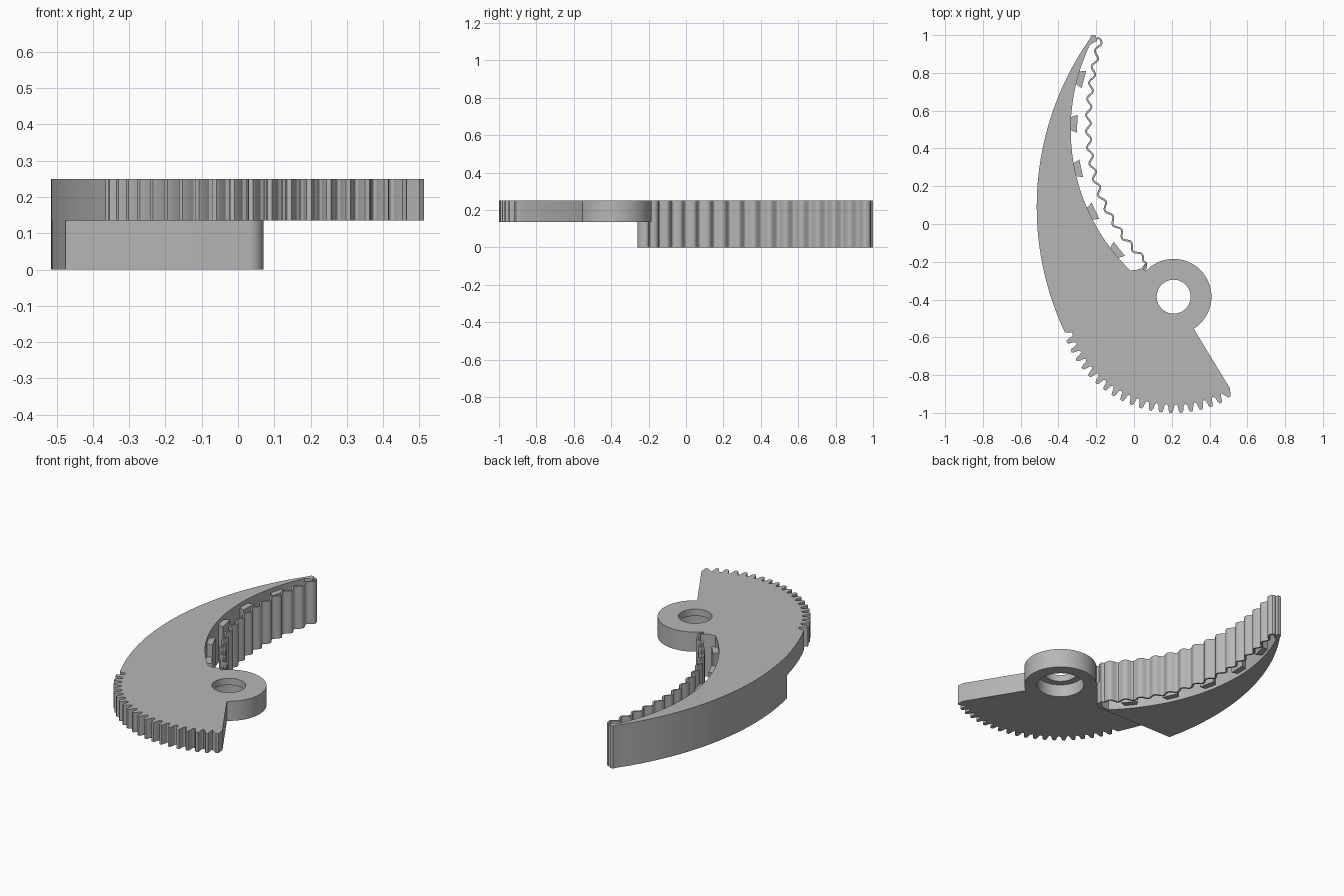
import bpy, bmesh, math
from mathutils import Vector

cube = bpy.data.objects.get("Cube")
if cube:
    bpy.data.objects.remove(cube, do_unlink=True)

TOP, MID = 0.25, 0.135
HUB = (0.21, -0.385)

grey = bpy.data.materials.new("plain grey")
grey.use_nodes = True
grey.diffuse_color = (0.47, 0.47, 0.47, 1)
grey.node_tree.nodes["Principled BSDF"].inputs["Base Color"].default_value = (0.47, 0.47, 0.47, 1)


def polar(centre, radius, degrees):
    a = math.radians(degrees)
    return (centre[0] + radius * math.cos(a), centre[1] + radius * math.sin(a))


def arc(centre, radius, start, end, steps):
    return [polar(centre, radius, start + (end - start) * i / steps) for i in range(steps + 1)]


def prism(name, outline, low, high):
    """Extrude a flat outline between two heights."""
    bm = bmesh.new()
    base = bm.faces.new([bm.verts.new((x, y, low)) for x, y in outline])
    side = bmesh.ops.extrude_face_region(bm, geom=[base])["geom"]
    moved = [v for v in side if isinstance(v, bmesh.types.BMVert)]
    bmesh.ops.translate(bm, verts=moved, vec=(0, 0, high - low))
    bmesh.ops.recalc_face_normals(bm, faces=bm.faces)
    mesh = bpy.data.meshes.new(name)
    bm.to_mesh(mesh)
    bm.free()
    mesh.materials.append(grey)
    obj = bpy.data.objects.new(name, mesh)
    bpy.context.collection.objects.link(obj)
    return obj


def activate(obj):
    bpy.ops.object.select_all(action="DESELECT")
    obj.select_set(True)
    bpy.context.view_layer.objects.active = obj


def smooth(obj):
    activate(obj)
    bpy.ops.object.shade_smooth_by_angle(angle=math.radians(30))


def drill(obj, radius, low, high):
    cutter = prism("hole_cutter", arc(HUB, radius, 0, 352.5, 47), low, high)
    cutter.hide_render = True
    activate(obj)
    mod = obj.modifiers.new("hole", "BOOLEAN")
    mod.object, mod.operation, mod.solver = cutter, "DIFFERENCE", "EXACT"
    bpy.ops.object.modifier_apply(modifier=mod.name)
    bpy.data.objects.remove(cutter, do_unlink=True)


# Shared crescent curves
OUTER, OUTER_R = (1.035, 0.09), 1.55
INNER, INNER_R = (0.705, 0.5), 1.04
tip = [(-0.225, 1.0), (-0.205, 1.0), (-0.195, 0.97)]
inner_edge = arc(INNER, INNER_R, 154.4, 225.8, 40)
lip = [(0.01, -0.244), (0.04, -0.235)]

# Gear teeth, running clockwise around the hub
teeth = []
tooth_shape = [(2.4, 0.57), (1.6, 0.578), (1.1, 0.605), (0.6, 0.615),
               (-0.6, 0.615), (-1.1, 0.605), (-1.6, 0.578), (-2.4, 0.57)]
for k in range(19):
    teeth += [polar(HUB, r, 293.9 - 5.05 * k + a) for a, r in tooth_shape]

# Upper plate: crescent, hub and gear sector
plate = prism("geared_plate",
              arc(OUTER, OUTER_R, 205.4, 145, 50) + tip + inner_edge + lip
              + arc(HUB, 0.2, 137, -58, 48)
              + [(0.508, -0.87), (0.512, -0.91), (0.5, -0.92)]
              + teeth + [(-0.33, -0.575)], MID, TOP)
drill(plate, 0.09, 0.0, 0.5)
drill(plate, 0.13, 0.0, TOP - 0.04)
smooth(plate)

# Lower crescent under the plate, with a straight rounded foot
foot = arc((0.03, -0.22), 0.04, 30, -90, 10)
smooth(prism("lower_finger",
             arc(OUTER, OUTER_R, 193.05, 145, 40) + tip + inner_edge + lip + foot, 0, MID))

# Flared stops on the inner wall
for i in range(5):
    a = 164.7 + 13.55 * i
    prism("inner_stop_%d" % (i + 1),
          [polar(INNER, INNER_R + 0.005, a - 1.8), polar(INNER, INNER_R + 0.005, a + 1.8),
           polar(INNER, INNER_R - 0.033, a + 2.7), polar(INNER, INNER_R - 0.033, a - 2.7)],
          0.02, 0.225)

# Thin wavy grip strip
P = [Vector(p) for p in ((-0.18, 0.98), (-0.27, 0.6), (-0.31, 0.16), (0.055, -0.19))]


def spine(t):
    s = 1 - t
    return P[0] * s**3 + P[1] * 3 * s * s * t + P[2] * 3 * s * t * t + P[3] * t**3


def normals(points):
    result = []
    for i in range(len(points)):
        d = (points[min(i + 1, len(points) - 1)] - points[max(i - 1, 0)]).normalized()
        result.append(Vector((-d.y, d.x)))
    return result


samples = [spine(i / 170) for i in range(171)]
length, path = 0.0, []
for i, (p, n) in enumerate(zip(samples, normals(samples))):
    if i:
        length += (p - samples[i - 1]).length
    path.append(p + n * 0.013 * math.sin(2 * math.pi * length / 0.086))
path = [Vector((-0.205, 0.975)), Vector((-0.19, 0.985))] + path
path += [Vector((0.064, -0.205)), Vector((0.06, -0.222)), Vector((0.04, -0.24))]
sides = normals(path)
smooth(prism("wavy_grip",
             [tuple(p + n * 0.005) for p, n in zip(path, sides)]
             + [tuple(p - n * 0.005) for p, n in reversed(list(zip(path, sides)))], 0, TOP))
